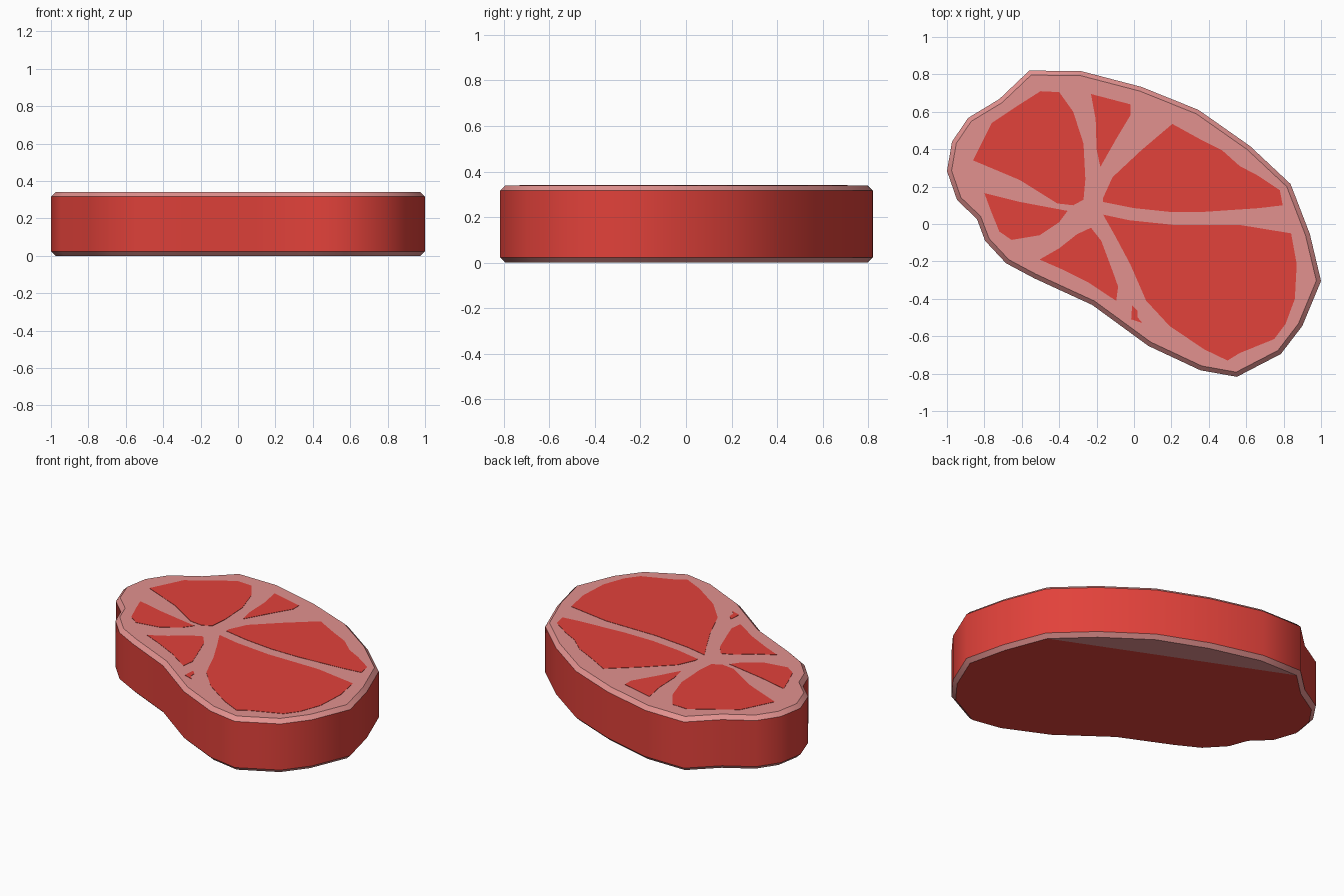
import bpy, bmesh
from mathutils import Vector

if "Cube" in bpy.data.objects:
    bpy.data.objects.remove(bpy.data.objects["Cube"])

HEIGHT, CHAMFER = 0.34, 0.024


def material(name, rgb):
    m = bpy.data.materials.new(name)
    m.diffuse_color = (*rgb, 1.0)
    m.use_nodes = True
    m.node_tree.nodes["Principled BSDF"].inputs["Base Color"].default_value = m.diffuse_color
    return m


RED = material("meat red", (0.76, 0.054, 0.043))
PINK = material("fat pink", (0.76, 0.285, 0.275))


def inset(points, d):
    """Mitred inward offset of a clockwise outline."""
    out = []
    n = len(points)
    for i in range(n):
        p, a, b = (Vector(points[k % n]) for k in (i, i - 1, i + 1))
        d1, d2 = (p - a).normalized(), (b - p).normalized()
        n1, n2 = Vector((d1.y, -d1.x)), Vector((d2.y, -d2.x))
        out.append(tuple(p + (n1 + n2) * d / (1 + n1.dot(n2))))
    return out


def make_object(name, bm, mats):
    bmesh.ops.recalc_face_normals(bm, faces=bm.faces)
    mesh = bpy.data.meshes.new(name)
    bm.to_mesh(mesh)
    bm.free()
    for m in mats:
        mesh.materials.append(m)
    ob = bpy.data.objects.new(name, mesh)
    bpy.context.collection.objects.link(ob)
    return ob


def stack(bm, rings, band_mats):
    """Join outline rings (points, z) with bands of faces."""
    loops = [[bm.verts.new((x, y, z)) for x, y in pts] for pts, z in rings]
    for lo, hi, mi in zip(loops, loops[1:], band_mats):
        for i in range(len(lo)):
            f = bm.faces.new((lo[i - 1], lo[i], hi[i], hi[i - 1]))
            f.material_index = mi
            f.smooth = True
    return loops


# Steak slab: red rind, pink chamfers and pink top
outline = [(-.56, .82), (-.285, .818), (.04, .733), (.345, .61), (.62, .417),
           (.837, .214), (.94, -.053), (1, -.305), (.90, -.545), (.785, -.695),
           (.55, -.817), (.355, -.782), (.077, -.652), (-.223, -.433),
           (-.534, -.29), (-.684, -.21), (-.796, -.09), (-.84, .027),
           (-.946, .128), (-1, .283), (-.973, .44), (-.887, .567), (-.72, .668)]
inner = inset(outline, CHAMFER)
bm = bmesh.new()
loops = stack(bm, [(inner, 0), (outline, CHAMFER),
                   (outline, HEIGHT - CHAMFER), (inner, HEIGHT)], (1, 0, 1))
bm.faces.new(loops[-1]).material_index = 1
# Underside: red, with a pink strip of fat along the back edge
base = loops[0]
bm.faces.new(base[:6]).material_index = 1
bm.faces.new(base[5:] + base[:1]).material_index = 0
for e in bm.edges:
    if abs(e.verts[0].co.z - e.verts[1].co.z) < 1e-5:
        e.smooth = False
make_object("steak_slab", bm, (RED, PINK))


# Red lean patches: thin plates on the top face
def patch(name, pts):
    bm = bmesh.new()
    loops = stack(bm, [(pts, HEIGHT - .002), (pts, HEIGHT + .002)], (0,))
    for loop in loops:
        bm.faces.new(loop)
    for f in bm.faces:
        f.smooth = False
    make_object(name, bm, (RED,))


patch("lean_back_left", [(-.86, .34), (-.76, .54), (-.61, .64), (-.50, .71),
      (-.40, .705), (-.325, .60), (-.27, .43), (-.26, .24), (-.27, .13),
      (-.325, .10), (-.41, .11), (-.61, .235)])
patch("lean_back_wedge", [(-.23, .695), (-.02, .64), (-.02, .58),
      (-.095, .455), (-.18, .305), (-.20, .40), (-.205, .56)])
patch("lean_back_right", [(-.165, .14), (-.115, .25), (.04, .395),
      (.205, .535), (.35, .455), (.47, .395), (.565, .31), (.66, .26),
      (.78, .18), (.795, .10), (.67, .085), (.375, .065), (.19, .065),
      (0, .085), (-.165, .118)])
patch("lean_front_right", [(-.165, .05), (-.025, .02), (.215, -.005),
      (.565, -.005), (.84, -.05), (.87, -.215), (.86, -.40), (.81, -.535),
      (.75, -.615), (.565, -.69), (.5, -.73), (.375, -.67), (.19, -.545),
      (.065, -.41), (-.02, -.215), (-.10, -.065)])
patch("lean_left", [(-.80, .165), (-.61, .118), (-.355, .07), (-.40, .01),
      (-.505, -.06), (-.655, -.085), (-.72, -.04), (-.765, .07)])
patch("lean_front_left", [(-.505, -.19), (-.40, -.13), (-.305, -.055),
      (-.23, -.02), (-.175, -.09), (-.115, -.25), (-.085, -.335),
      (-.095, -.41), (-.135, -.385), (-.24, -.315), (-.39, -.24)])
patch("lean_fleck", [(-.01, -.435), (.02, -.465), (.02, -.5), (.045, -.53),
      (-.015, -.51)])
